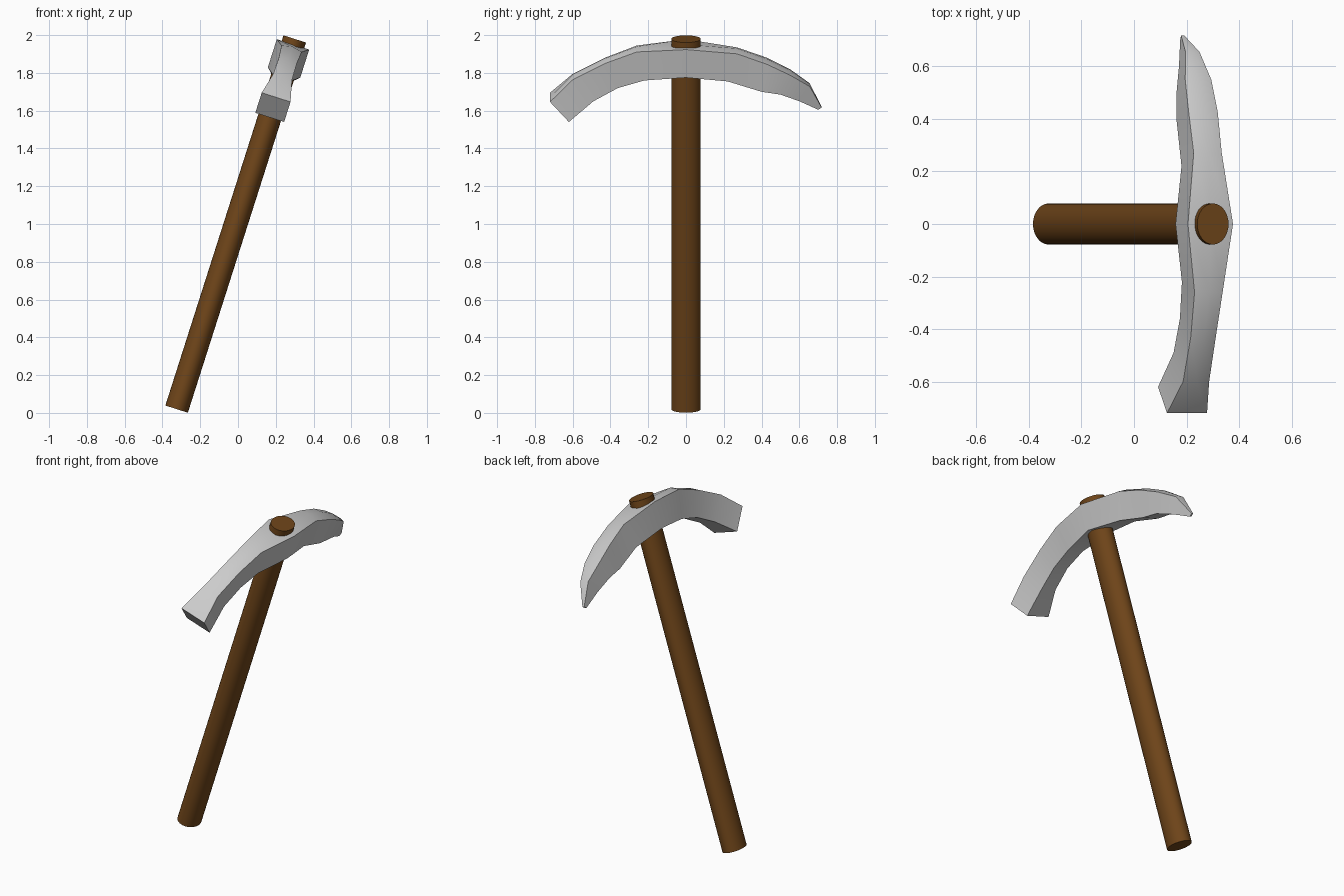
import bpy, bmesh, math
from mathutils import Vector

if "Cube" in bpy.data.objects:
    bpy.data.objects.remove(bpy.data.objects["Cube"])

TILT = math.radians(17.7)
S, C = math.sin(TILT), math.cos(TILT)
X0, Z0 = -0.325, 0.02          # centre of the handle's foot


def place(u, w, y):
    """Point at distance u along the handle, w across it."""
    return Vector((X0 + S * u + C * w, y, Z0 + C * u - S * w))


def build(name, sections, angle):
    """Skin a list of equal-length rings and cap both ends."""
    bm = bmesh.new()
    rings = [[bm.verts.new(p) for p in ring] for ring in sections]
    n = len(rings[0])
    for a, b in zip(rings, rings[1:]):
        for i in range(n):
            j = (i + 1) % n
            bm.faces.new((a[i], a[j], b[j], b[i]))
    bm.faces.new(rings[0])
    bm.faces.new(rings[-1])
    bmesh.ops.recalc_face_normals(bm, faces=bm.faces)
    mesh = bpy.data.meshes.new(name)
    bm.to_mesh(mesh)
    bm.free()
    obj = bpy.data.objects.new(name, mesh)
    bpy.context.collection.objects.link(obj)
    bpy.ops.object.select_all(action='DESELECT')
    obj.select_set(True)
    bpy.context.view_layer.objects.active = obj
    bpy.ops.object.shade_smooth_by_angle(angle=math.radians(angle))
    return obj


# Oval wooden handle
N = 32
handle = build("handle", [
    [place(u, 0.0625 * math.cos(2 * math.pi * i / N),
           0.078 * math.sin(2 * math.pi * i / N)) for i in range(N)]
    for u in (0.0, 2.057)], 40)
wood = bpy.data.materials.new("wood")
wood.diffuse_color = (0.16, 0.06, 0.01, 1)
wood.use_nodes = True
wood.node_tree.nodes["Principled BSDF"].inputs["Base Color"].default_value = wood.diffuse_color
handle.data.materials.append(wood)

# Curved head: y top, z top, y bottom, z bottom, half width, ridge height
stations = [
    (-0.72, 1.695, -0.62, 1.54, 0.080, 0.0),
    (-0.60, 1.795, -0.49, 1.65, 0.052, 0.012),
    (-0.43, 1.880, -0.36, 1.72, 0.050, 0.012),
    (-0.26, 1.945, -0.22, 1.76, 0.056, 0.012),
    (0.00, 1.978, 0.00, 1.775, 0.090, 0.0),
    (0.27, 1.935, 0.22, 1.755, 0.056, 0.012),
    (0.43, 1.880, 0.40, 1.70, 0.058, 0.012),
    (0.55, 1.820, 0.50, 1.685, 0.052, 0.012),
    (0.655, 1.745, 0.60, 1.65, 0.028, 0.006),
    (0.718, 1.620, 0.70, 1.605, 0.006, 0.0),
]
sections = []
for yt, zt, yb, zb, h, ridge in stations:
    top = (zt - Z0 - S * h) / C
    low = (zb - Z0 + S * h) / C
    sections.append([place(low, -h, yb), place(low, h, yb), place(top, h, yt),
                     place(top + ridge, 0, yt), place(top, -h, yt)])
build("pick_head", sections, 40)
